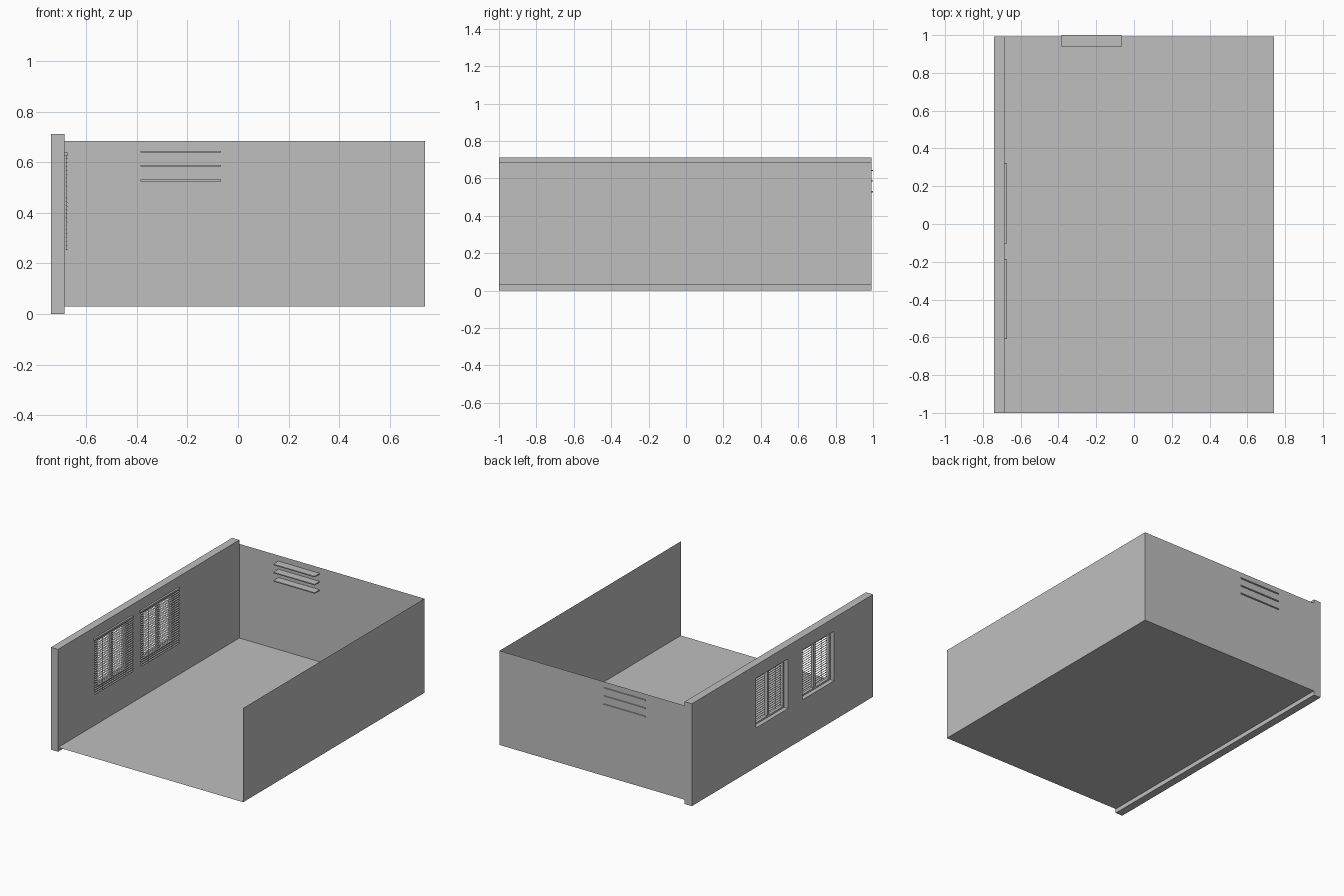
import bpy, bmesh, math
from mathutils import Matrix, Vector

if "Cube" in bpy.data.objects:
    bpy.data.objects.remove(bpy.data.objects["Cube"])

mat = bpy.data.materials.new("plain grey")
mat.diffuse_color = (0.52, 0.52, 0.52, 1)
mat.use_nodes = True
mat.node_tree.nodes["Principled BSDF"].inputs["Base Color"].default_value = mat.diffuse_color


def finish(name, bm):
    me = bpy.data.meshes.new(name)
    bm.to_mesh(me)
    bm.free()
    me.materials.append(mat)
    ob = bpy.data.objects.new(name, me)
    bpy.context.collection.objects.link(ob)
    return ob


def add_box(bm, lo, hi, tilt=0.0):
    lo, hi = Vector(lo), Vector(hi)
    size = hi - lo
    m = (Matrix.Translation((lo + hi) / 2) @ Matrix.Rotation(tilt, 4, 'Y')
         @ Matrix.Diagonal((size.x, size.y, size.z, 1)))
    bmesh.ops.create_cube(bm, size=1, matrix=m)


def box(name, lo, hi):
    bm = bmesh.new()
    add_box(bm, lo, hi)
    return finish(name, bm)


def sheet(name, pts):
    bm = bmesh.new()
    bm.faces.new([bm.verts.new(p) for p in pts])
    return finish(name, bm)


X0, XI, X1 = -0.74, -0.685, 0.74      # outer wall face, inner wall face, right wall
Y0, Y1 = -1.0, 0.993
ZF, ZT = 0.03, 0.685                  # floor and room height

# Thin room shell: floor, back and right walls
sheet("floor", [(XI, Y0, ZF), (X1, Y0, ZF), (X1, Y1, ZF), (XI, Y1, ZF)])
sheet("back_wall", [(XI, Y1, ZF), (X1, Y1, ZF), (X1, Y1, ZT), (XI, Y1, ZT)])
sheet("right_wall", [(X1, Y0, ZF), (X1, Y0, ZT), (X1, Y1, ZT), (X1, Y1, ZF)])

# Thick window wall
wall = box("window_wall", (X0, Y0, 0), (XI, Y1, 0.712))

ZB, ZU, HALF = 0.275, 0.62, 0.175     # window opening
for i, yc in enumerate((-0.397, 0.11), 1):
    ya, yb = yc - HALF, yc + HALF
    cutter = box(f"window_cutter_{i}", (X0 - 0.1, ya, ZB), (XI + 0.1, yb, ZU))
    cutter.hide_render = True
    cutter.display_type = 'WIRE'
    mod = wall.modifiers.new("opening", 'BOOLEAN')
    mod.operation = 'DIFFERENCE'
    mod.solver = 'EXACT'
    mod.object = cutter

    # Window frame with a centre bar
    bm = bmesh.new()
    xa, xb, t = -0.71, -0.69, 0.012
    add_box(bm, (xa, ya, ZB), (xb, ya + t, ZU))
    add_box(bm, (xa, yb - t, ZB), (xb, yb, ZU))
    add_box(bm, (xa, yc - 0.01, ZB + t), (xb, yc + 0.01, ZU - t))
    add_box(bm, (xa, ya + t, ZB), (xb, yb - t, ZB + t))
    add_box(bm, (xa, ya + t, ZU - t), (xb, yb - t, ZU))
    finish(f"window_frame_{i}", bm)

    # Blind: head rail, tilted slats, cords
    w = 0.2125
    box(f"blind_rail_{i}", (XI, yc - w, 0.627), (-0.672, yc + w, 0.639))
    bm = bmesh.new()
    n = 24
    for k in range(n):
        z = 0.615 - k * (0.615 - 0.255) / (n - 1)
        add_box(bm, (-0.682, yc - w + 0.003, z - 0.0008),
                (-0.673, yc + w - 0.003, z + 0.0008), math.radians(20))
    finish(f"blind_slats_{i}", bm)
    bm = bmesh.new()
    for s in (-0.13, 0.13):
        add_box(bm, (-0.678, yc + s - 0.001, 0.255), (-0.676, yc + s + 0.001, 0.627))
    finish(f"blind_cords_{i}", bm)

# Shelves passing slightly through the back wall
for i, z in enumerate((0.528, 0.586, 0.642), 1):
    box(f"shelf_{i}", (-0.385, 0.938, z - 0.0035), (-0.067, 1.0, z + 0.0035))
